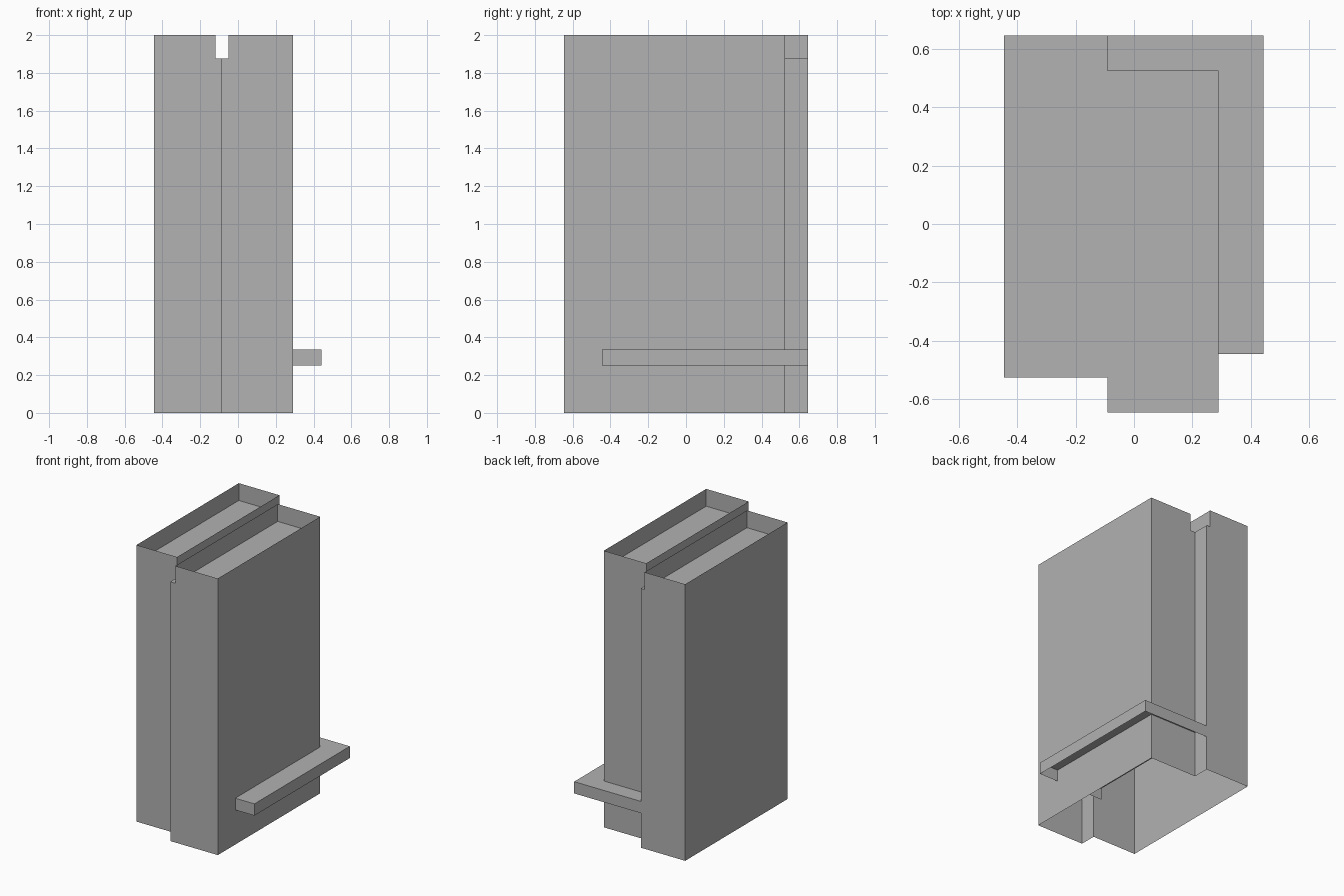
import bpy
import bmesh

cube = bpy.data.objects.get("Cube")
if cube:
    bpy.data.objects.remove(cube, do_unlink=True)

# Single flat grey
grey = bpy.data.materials.new("light_grey")
grey.use_nodes = True
colour = (0.445, 0.445, 0.445, 1)
grey.diffuse_color = colour
grey.node_tree.nodes["Principled BSDF"].inputs["Base Color"].default_value = colour


def shell(name, path, z0, z1, closed=True, plate_z=None):
    """Thin walls along a counterclockwise plan path, with an optional flat plate."""
    bm = bmesh.new()
    low = [bm.verts.new((x, y, z0)) for x, y in path]
    high = [bm.verts.new((x, y, z1)) for x, y in path]
    n = len(path)
    for i in range(n if closed else n - 1):
        j = (i + 1) % n
        bm.faces.new((low[i], low[j], high[j], high[i]))
    if plate_z is not None:
        bm.faces.new(high)
    mesh = bpy.data.meshes.new(name)
    bm.to_mesh(mesh)
    bm.free()
    mesh.materials.append(grey)
    obj = bpy.data.objects.new(name, mesh)
    bpy.context.collection.objects.link(obj)
    return obj


def rect(x0, x1, y0, y1):
    return [(x0, y0), (x1, y0), (x1, y1), (x0, y1)]


# Plan dimensions
LEFT, STEP, RIGHT, EDGE = -0.445, -0.09, 0.29, 0.443
OUTER, INNER = 0.645, 0.525
ROOF, TOP = 1.875, 2.0

# Two offset slabs sharing one hollow body, open underneath, with a flat roof
plan = [(LEFT, -INNER), (STEP, -INNER), (STEP, -OUTER), (RIGHT, -OUTER),
        (RIGHT, INNER), (STEP, INNER), (STEP, OUTER), (LEFT, OUTER)]
shell("tower_body", plan, 0, ROOF, plate_z=ROOF)

# Parapets, separated by a channel
shell("rear_slab_parapet", rect(LEFT, -0.12, -INNER, OUTER), ROOF, TOP)
shell("front_slab_parapet", rect(-0.05, RIGHT, -OUTER, INNER), ROOF, TOP)

# Canopy wrapping the side and back, open below and towards the body
shell("canopy", rect(STEP, EDGE, -0.445, OUTER), 0.25, 0.335, closed=False).data
canopy_path = rect(STEP, EDGE, -0.445, OUTER)
shell("canopy_top", canopy_path, 0.335, 0.335, plate_z=0.335)

# Keep only the flat plate of the canopy top
bm = bmesh.new()
mesh = bpy.data.objects["canopy_top"].data
bm.from_mesh(mesh)
flat = [f for f in bm.faces if f.calc_area() < 1e-6]
bmesh.ops.delete(bm, geom=flat, context="FACES")
bm.to_mesh(mesh)
bm.free()
